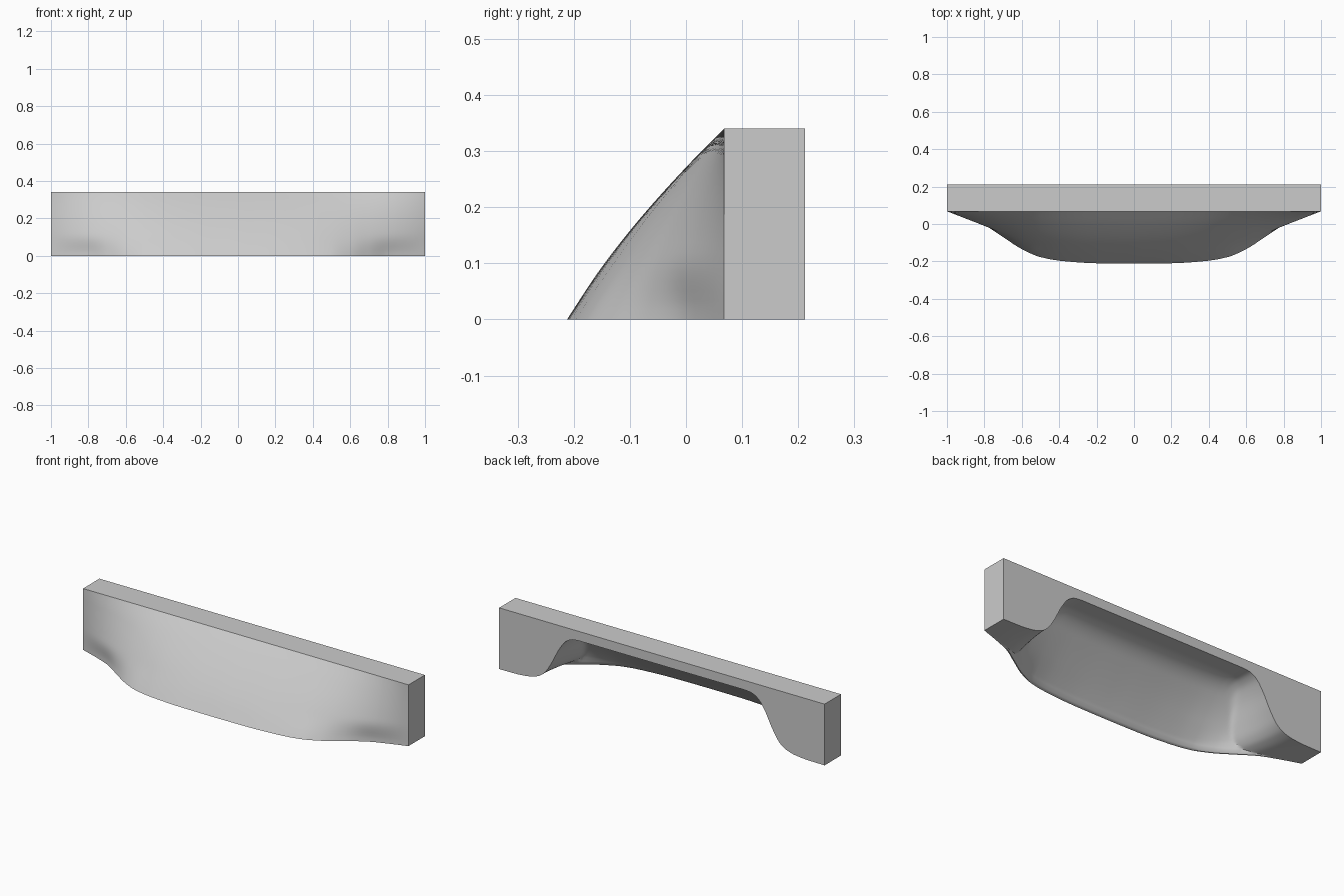
import bpy, bmesh

if "Cube" in bpy.data.objects:
    bpy.data.objects.remove(bpy.data.objects["Cube"])

H, BACK, FRONT = 0.34, 0.212, 0.068


def curve(pts):
    """Smooth interpolating function through (u, value) points."""
    n = len(pts)
    d = [(pts[i + 1][1] - pts[i][1]) / (pts[i + 1][0] - pts[i][0]) for i in range(n - 1)]
    m = [d[0]] + [0 if a * b <= 0 else 2 * a * b / (a + b) for a, b in zip(d, d[1:])] + [d[-1]]

    def f(u):
        u = min(max(u, pts[0][0]), pts[-1][0])
        i = 0
        while i < n - 2 and u > pts[i + 1][0]:
            i += 1
        w = pts[i + 1][0] - pts[i][0]
        t = (u - pts[i][0]) / w
        return (pts[i][1] * (1 + 2 * t) * (1 - t) ** 2 + m[i] * w * t * (1 - t) ** 2
                + pts[i + 1][1] * t * t * (3 - 2 * t) + m[i + 1] * w * t * t * (t - 1))
    return f


# bulge depth along x at the lip and higher up, its side slope, the arch at the back
lip = curve([(0, .28), (.2, .278), (.4, .264), (.5, .245), (.6, .202),
             (.7, .138), (.8, .074), (.9, .034), (1, 0)])
belly = curve([(0, .28), (.2, .276), (.4, .258), (.5, .235), (.6, .2),
               (.7, .153), (.8, .103), (.9, .052), (1, 0)])
slope = curve([(0, 1), (.25, .80), (.5, .565), (.8, .24), (1, 0)])
arch = curve([(0, .288), (.5, .288), (.55, .283), (.59, .262), (.63, .21), (.68, .115),
              (.72, .055), (.76, .025), (.82, .008), (.9, .001), (1, 0)])

NU, NF = 40, 20


def outer(a, t):
    """Front surface y at distance a from the middle and height fraction t."""
    w = min(t / .35, 1)
    w = w * w * (3 - 2 * w)
    return FRONT - slope(t) * (lip(a) * (1 - w) + belly(a) * w)


def wall(a, y):
    """Height of the hollow's front wall at depth y."""
    lo, hi = 0, 1
    for _ in range(16):
        t = (lo + hi) / 2
        if outer(a, t) + .006 + .05 * t < y:
            lo = t
        else:
            hi = t
    return H * lo


def section(x):
    a = abs(x)
    inner = outer(a, 0) + .006
    pts = [(BACK, H)]
    for i in range(NU + 1):                      # underside, back to lip
        v = 1 - i / NU
        y = inner + (BACK - inner) * v
        h = arch(a + .05 * (1 - v) ** 2)
        p = wall(a, y) * min(1, (y - inner) / .02)
        k = .2 * h + 1e-4                        # rounded corner of the hollow
        b = max(k - abs(h - p), 0) / k
        pts.append((y, max(0, min(h, p) - b * b * k / 4)))
    for i in range(NF + 1):                      # outer front, lip to top
        pts.append((outer(a, i / NF), H * i / NF))
    return [(x, y, z) for y, z in pts]


half = [i * .05 for i in range(10)] + [.5 + i * .01 for i in range(36)] + [.88, .91, .94, .97, 1]
xs = [-x for x in reversed(half[1:])] + half

# cup pull handle: lofted sections with flat ends
bm = bmesh.new()
rings = [[bm.verts.new(p) for p in section(x)] for x in xs]
n = len(rings[0])
for r, s in zip(rings, rings[1:]):
    for i in range(n):
        j = (i + 1) % n
        bm.faces.new((r[i], r[j], s[j], s[i]))
bm.faces.new(rings[0])
bm.faces.new(rings[-1][::-1])
bmesh.ops.remove_doubles(bm, verts=bm.verts, dist=1e-5)
bmesh.ops.recalc_face_normals(bm, faces=bm.faces)
me = bpy.data.meshes.new("cup_handle")
bm.to_mesh(me)
bm.free()
ob = bpy.data.objects.new("cup_handle", me)
bpy.context.collection.objects.link(ob)

mat = bpy.data.materials.new("light grey metal")
mat.diffuse_color = (0.6, 0.6, 0.6, 1)
mat.use_nodes = True
mat.node_tree.nodes["Principled BSDF"].inputs["Base Color"].default_value = mat.diffuse_color
me.materials.append(mat)

bpy.context.view_layer.objects.active = ob
ob.select_set(True)
bpy.ops.object.shade_smooth_by_angle(angle=0.6)
